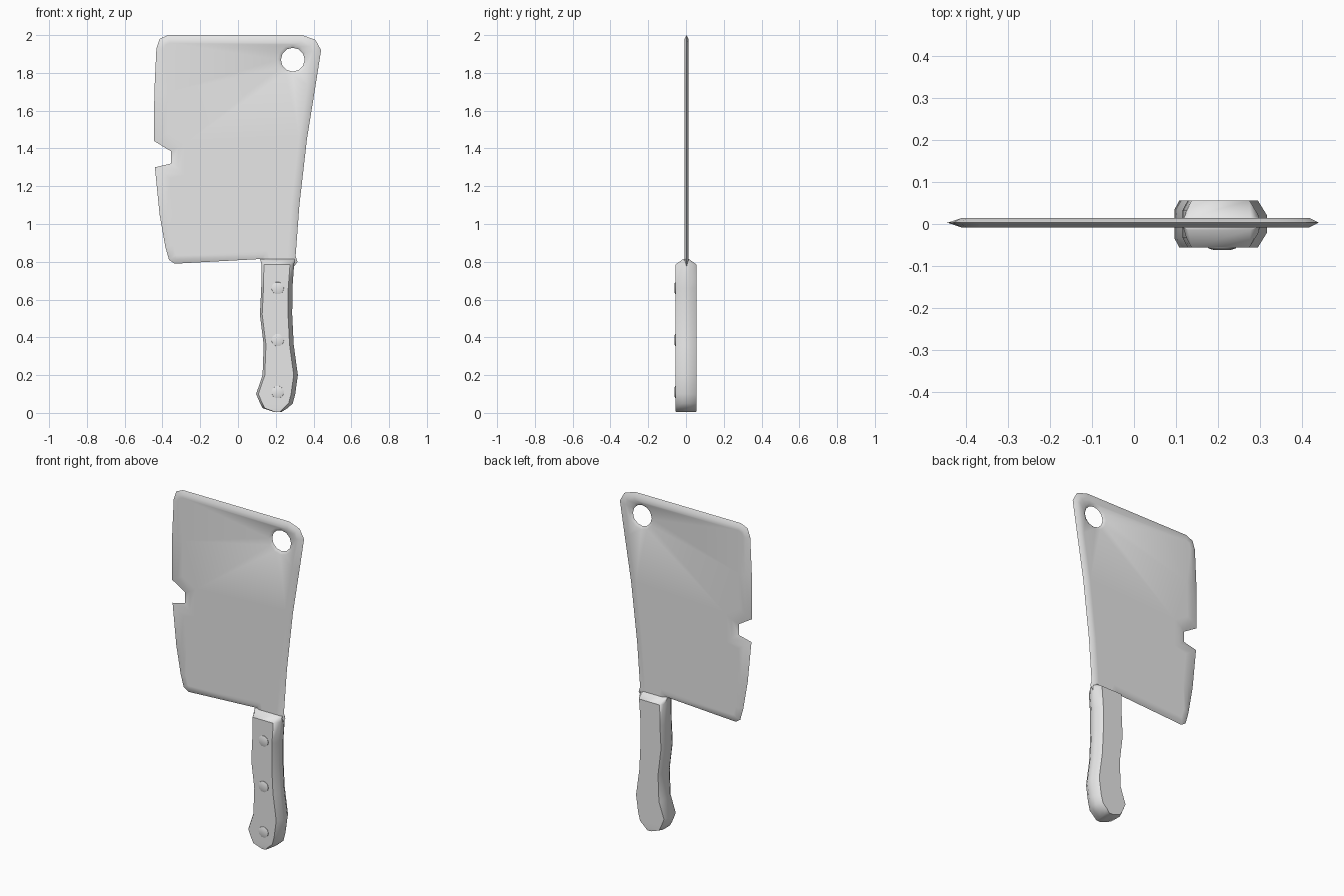
import bpy
import bmesh
from math import cos, sin, pi, radians
from mathutils import Vector

cube = bpy.data.objects.get("Cube")
if cube:
    bpy.data.objects.remove(cube, do_unlink=True)

steel = bpy.data.materials.new("plain_grey")
steel.use_nodes = True
GREY = (0.8, 0.8, 0.8, 1)
steel.diffuse_color = GREY
steel.node_tree.nodes["Principled BSDF"].inputs["Base Color"].default_value = GREY


def finish(bm, name, angle):
    bmesh.ops.recalc_face_normals(bm, faces=bm.faces[:])
    mesh = bpy.data.meshes.new(name)
    bm.to_mesh(mesh)
    bm.free()
    mesh.materials.append(steel)
    obj = bpy.data.objects.new(name, mesh)
    bpy.context.collection.objects.link(obj)
    bpy.ops.object.select_all(action='DESELECT')
    obj.select_set(True)
    bpy.context.view_layer.objects.active = obj
    bpy.ops.object.shade_smooth_by_angle(angle=radians(angle))
    return obj


def ring(bm, points):
    return [bm.verts.new(p) for p in points]


def bridge(bm, a, b):
    n = len(a)
    for i in range(n):
        j = (i + 1) % n
        bm.faces.new((a[i], a[j], b[j], b[i]))


def inset(outline, distance):
    """Mitred inset of a clockwise outline, wider along the cutting edge."""
    result = []
    for i, p in enumerate(outline):
        d1 = (p - outline[i - 1]).normalized()
        d2 = (outline[(i + 1) % len(outline)] - p).normalized()
        n1, n2 = Vector((d1.y, -d1.x)), Vector((d2.y, -d2.x))
        wide = 1.8 if p.x < -0.34 and 0.95 < p.y < 1.85 else 1
        result.append(p + (n1 + n2) * distance * wide / (1 + n1.dot(n2)))
    return result


# Blade: sharp rim, bevelled faces, chipped cutting edge and hanging hole
outline = [Vector(p) for p in (
    (-0.335, 0.79), (-0.365, 0.81), (-0.385, 0.88), (-0.415, 1.05),
    (-0.44, 1.30), (-0.355, 1.32), (-0.355, 1.385), (-0.445, 1.44),
    (-0.443, 1.7), (-0.432, 1.93), (-0.415, 1.98), (-0.37, 2.0),
    (0.34, 2.0), (0.41, 1.975), (0.44, 1.92), (0.41, 1.73),
    (0.365, 1.45), (0.325, 1.1), (0.305, 0.83), (0.315, 0.80),
    (0.27, 0.74), (0.15, 0.74), (0.125, 0.815))]
MID, HALF = 0.003, 0.0115


def hole(radius):
    return [Vector((0.29 + radius * cos(i * pi / 6), 1.87 + radius * sin(i * pi / 6)))
            for i in range(12)]


def at_depth(points, y):
    return [(p.x, y, p.y) for p in points]


bm = bmesh.new()
rim = ring(bm, at_depth(outline, MID))
hole_rim = ring(bm, at_depth(hole(0.063), MID))
for side in (-1, 1):
    y = MID + side * HALF
    bevel = ring(bm, at_depth(inset(outline, 0.022), y))
    border = ring(bm, at_depth(inset(outline, 0.042), y))
    hole_edge = ring(bm, at_depth(hole(0.08), y))
    bridge(bm, rim, bevel)
    bridge(bm, bevel, border)
    bridge(bm, hole_rim, hole_edge)
    edges = []
    for loop in (border, hole_edge):
        for i, v in enumerate(loop):
            w = loop[(i + 1) % len(loop)]
            edges.append(bm.edges.get((v, w)))
    bmesh.ops.triangle_fill(bm, use_beauty=True, use_dissolve=False, edges=edges,
                            normal=(0, side, 0))
finish(bm, "blade", 40)

# Handle: chamfered sections stacked from the butt up to the bolster
levels = (  # height, left x, right x, half depth
    (0.005, 0.19, 0.23, 0.054), (0.025, 0.13, 0.262, 0.056),
    (0.05, 0.117, 0.29, 0.056), (0.10, 0.096, 0.303, 0.056),
    (0.20, 0.13, 0.317, 0.056), (0.36, 0.136, 0.295, 0.056),
    (0.52, 0.116, 0.287, 0.056), (0.66, 0.123, 0.288, 0.056),
    (0.785, 0.125, 0.297, 0.056), (0.815, 0.117, 0.30, 0.014))
bm = bmesh.new()
rings = []
for z, x0, x1, d in levels:
    w = x1 - x0
    a, b, c = min(0.012, w * 0.15), min(0.022, w * 0.2), d * 0.6
    section = ((x0 + a, -d), (x1 - b, -d), (x1, -c * 0.6), (x1, c * 0.6),
               (x1 - b, d), (x0 + a, d), (x0, c), (x0, -c))
    rings.append(ring(bm, [(x, y, z) for x, y in section]))
for lower, upper in zip(rings, rings[1:]):
    bridge(bm, lower, upper)
bm.faces.new(rings[0])
bm.faces.new(rings[-1])
finish(bm, "handle", 50)

# Three low domed rivets on the front of the handle
for number, z in enumerate((0.11, 0.385, 0.66), 1):
    bm = bmesh.new()
    stack = [ring(bm, [(0.21 + r * cos(i * pi / 5), y, z + r * sin(i * pi / 5))
                       for i in range(10)])
             for r, y in ((0.034, -0.05), (0.033, -0.058), (0.02, -0.062))]
    for inner, outer in zip(stack, stack[1:]):
        bridge(bm, inner, outer)
    bm.faces.new(stack[0])
    bm.faces.new(stack[-1])
    finish(bm, f"rivet_{number}", 60)
